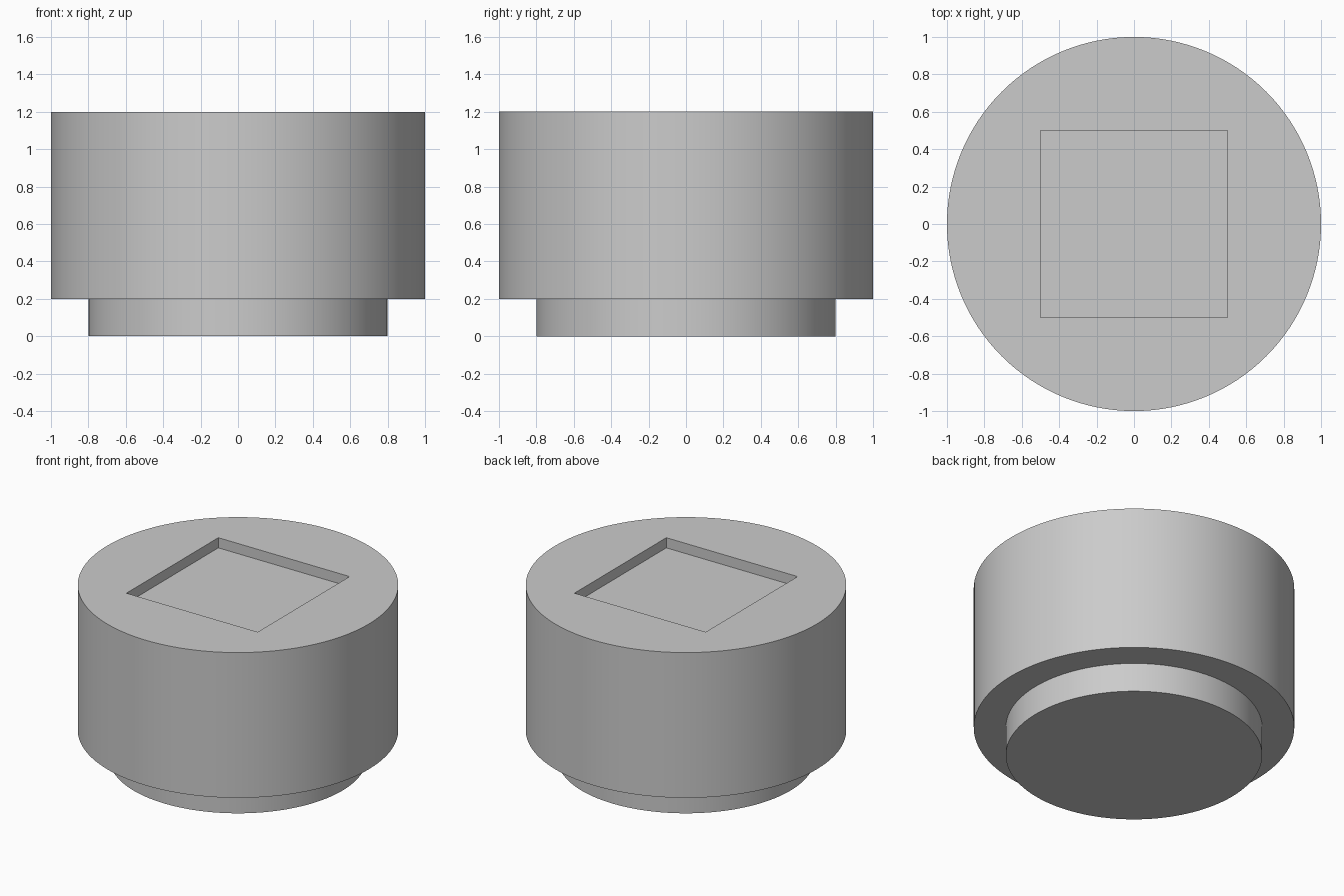
import bpy
import math

default = bpy.data.objects.get("Cube")
if default:
    bpy.data.objects.remove(default, do_unlink=True)

SEGMENTS = 128
BASE_TOP = 0.2
BODY_TOP = 1.2
POCKET_DEPTH = 0.07

# Single flat colour
grey = bpy.data.materials.new("light_grey")
grey.use_nodes = True
colour = (0.6, 0.6, 0.6, 1)
grey.diffuse_color = colour
grey.node_tree.nodes["Principled BSDF"].inputs["Base Color"].default_value = colour


def cylinder(name, radius, bottom, top):
    bpy.ops.mesh.primitive_cylinder_add(
        vertices=SEGMENTS, radius=radius, depth=top - bottom,
        location=(0, 0, (bottom + top) / 2))
    obj = bpy.context.object
    obj.name = name
    obj.data.materials.append(grey)
    return obj


def shade(obj):
    bpy.ops.object.select_all(action='DESELECT')
    obj.select_set(True)
    bpy.context.view_layer.objects.active = obj
    bpy.ops.object.shade_smooth_by_angle(angle=math.radians(30))


# Narrow foot and wide drum
foot = cylinder("foot", 0.8, 0, BASE_TOP)
body = cylinder("body", 1, BASE_TOP, BODY_TOP)

# Shallow square pocket in the top
bpy.ops.mesh.primitive_cube_add(size=1, location=(0, 0, BODY_TOP))
cutter = bpy.context.object
cutter.name = "pocket_cutter"
cutter.scale.z = 2 * POCKET_DEPTH
cutter.hide_render = True
cutter.data.materials.append(grey)

cut = body.modifiers.new("pocket", 'BOOLEAN')
cut.operation = 'DIFFERENCE'
cut.solver = 'EXACT'
cut.object = cutter
bpy.context.view_layer.objects.active = body
bpy.ops.object.modifier_apply(modifier=cut.name)
bpy.data.objects.remove(cutter, do_unlink=True)

shade(foot)
shade(body)
